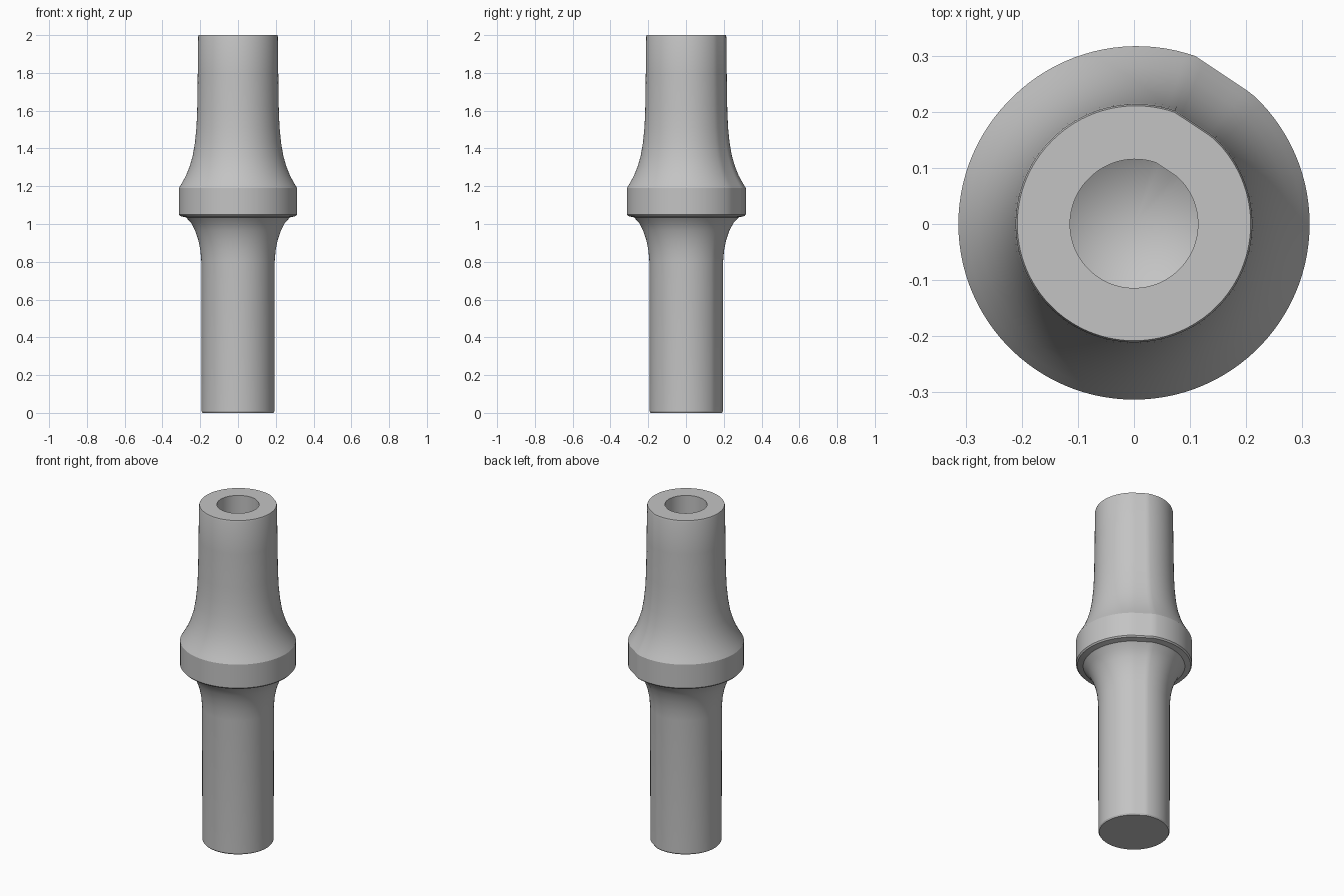
import bpy
import bmesh
from math import sin, cos, pi, radians

cube = bpy.data.objects.get("Cube")
if cube:
    bpy.data.objects.remove(cube, do_unlink=True)

SEGMENTS = 108
SEAM, FLAT_END = radians(70), radians(48)


def material(name, value):
    mat = bpy.data.materials.new(name)
    mat.use_nodes = True
    colour = (value, value, value, 1)
    mat.diffuse_color = colour
    mat.node_tree.nodes["Principled BSDF"].inputs["Base Color"].default_value = colour
    return mat


def seam_factor(angle):
    """Slight swelling towards the seam, then a flat back to the round."""
    peak = 1.018
    if SEAM <= angle <= pi * 0.75:
        return 1 + (peak - 1) * (pi * 0.75 - angle) / (pi * 0.75 - SEAM)
    if FLAT_END < angle < SEAM:
        ax, ay = peak * cos(SEAM), peak * sin(SEAM)
        bx, by = cos(FLAT_END), sin(FLAT_END)
        # Distance along the ray to the chord
        cross = ax * by - ay * bx
        return cross / (cos(angle) * (by - ay) - sin(angle) * (bx - ax))
    return 1


def lathe(name, profile, mat):
    bm = bmesh.new()
    rings = []
    for r, z in profile:
        if r == 0:
            rings.append([bm.verts.new((0, 0, z))])
            continue
        ring = []
        for i in range(SEGMENTS):
            a = 2 * pi * i / SEGMENTS
            k = r * seam_factor(a)
            ring.append(bm.verts.new((k * cos(a), k * sin(a), z)))
        rings.append(ring)
    for low, high in zip(rings, rings[1:]):
        for i in range(SEGMENTS):
            j = (i + 1) % SEGMENTS
            if len(low) == 1:
                bm.faces.new((low[0], high[j], high[i]))
            elif len(high) == 1:
                bm.faces.new((low[i], low[j], high[0]))
            else:
                bm.faces.new((low[i], low[j], high[j], high[i]))
    bmesh.ops.recalc_face_normals(bm, faces=bm.faces)
    mesh = bpy.data.meshes.new(name)
    bm.to_mesh(mesh)
    bm.free()
    mesh.materials.append(mat)
    obj = bpy.data.objects.new(name, mesh)
    bpy.context.collection.objects.link(obj)
    bpy.ops.object.select_all(action="DESELECT")
    obj.select_set(True)
    bpy.context.view_layer.objects.active = obj
    bpy.ops.object.shade_smooth_by_angle(angle=radians(30))
    return obj


# Lower shank with its flare up to the collar
shank = [(0, 0), (0.188, 0), (0.193, 0.008), (0.194, 0.8), (0.199, 0.86),
         (0.21, 0.915), (0.227, 0.965), (0.248, 1.005), (0.275, 1.035)]
# Raised collar
collar = [(0.306, 1.042), (0.313, 1.05), (0.313, 1.19)]
# Upper sleeve, sweeping in from the collar
sleeve = [(0.298, 1.215), (0.276, 1.255), (0.256, 1.305), (0.24, 1.36),
          (0.228, 1.43), (0.22, 1.51), (0.216, 1.6), (0.213, 1.8),
          (0.211, 1.99), (0.208, 2.0)]
# Blind bore with a conical floor
bore = [(0.114, 2.0), (0.114, 1.45), (0, 1.38)]

lathe("turned_post", shank + collar + sleeve + bore, material("matte grey", 0.55))
